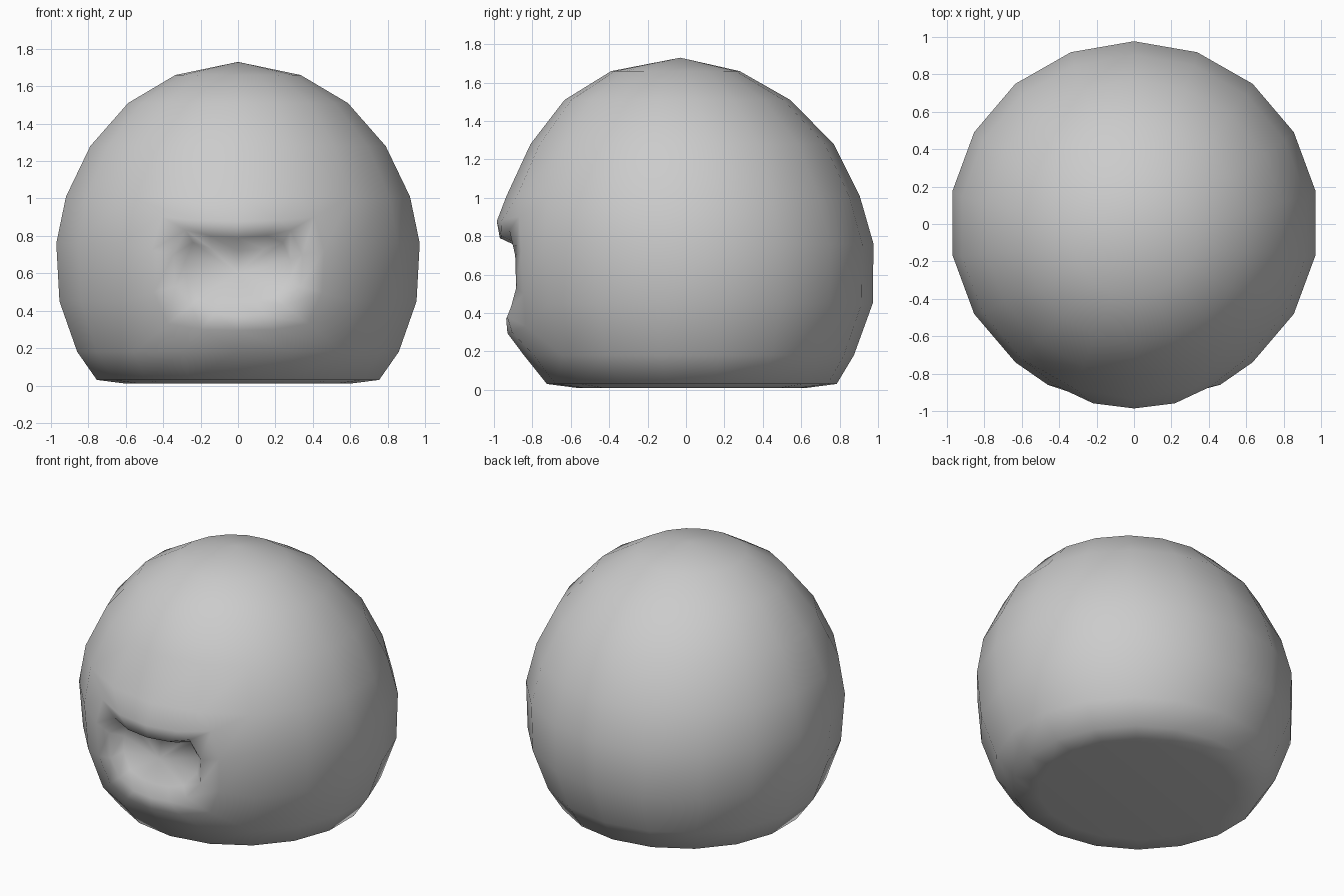
import bpy, bmesh
from math import sin, cos, pi

if "Cube" in bpy.data.objects:
    bpy.data.objects.remove(bpy.data.objects["Cube"])

SEG = 18
# body rings: radius, height, y centre
RINGS = [(0.60, 0.01, 0.03), (0.755, 0.03, 0.03), (0.86, 0.18, 0.015), (0.955, 0.45, 0.018),
         (0.972, 0.76, 0.005), (0.92, 1.01, -0.015), (0.79, 1.28, -0.02),
         (0.588, 1.51, -0.045), (0.335, 1.66, -0.055)]
# mouth half loops from top centre to bottom centre: x, y, z
RIM = [(0, -0.97, 0.79), (0.15, -0.962, 0.80), (0.28, -0.92, 0.83), (0.345, -0.89, 0.70),
       (0.335, -0.885, 0.53), (0.25, -0.912, 0.43), (0.13, -0.932, 0.38), (0, -0.937, 0.37)]
INNER = [(0, -0.82, 0.72), (0.14, -0.81, 0.73), (0.24, -0.815, 0.765), (0.28, -0.82, 0.67),
         (0.275, -0.83, 0.57), (0.20, -0.87, 0.48), (0.10, -0.885, 0.45), (0, -0.888, 0.445)]

bm = bmesh.new()


def mirrored_loop(half):
    pts = half + [(-x, y, z) for x, y, z in half[-2:0:-1]]
    return [bm.verts.new(p) for p in pts]


def bridge(a, b):
    n = len(a)
    for i in range(n):
        j = (i + 1) % n
        bm.faces.new((a[i], a[j], b[j], b[i]))


# Rounded body, column 0 at the front, with an opening left for the mouth
rings = []
for r, z, cy in RINGS:
    rings.append([bm.verts.new((1.015 * r * sin(2 * pi * i / SEG), cy - r * cos(2 * pi * i / SEG), z))
                  for i in range(SEG)])
for k in range(len(rings) - 1):
    for i in range(SEG):
        if 2 <= k <= 4 and (i < 2 or i >= SEG - 2):
            continue
        j = (i + 1) % SEG
        bm.faces.new((rings[k][i], rings[k][j], rings[k + 1][j], rings[k + 1][i]))

# Top cap and slightly hollow underside
top = bm.verts.new((0, -0.03, 1.73))
base = bm.verts.new((0, 0.03, 0.025))
for i in range(SEG):
    j = (i + 1) % SEG
    bm.faces.new((rings[-1][i], rings[-1][j], top))
    bm.faces.new((rings[0][j], rings[0][i], base))

# Mouth: opening edge, overhanging lip, recess
path = [(5, 0), (5, 1), (5, 2), (4, 2), (3, 2), (2, 2), (2, 1), (2, 0),
        (2, -1), (2, -2), (3, -2), (4, -2), (5, -2), (5, -1)]
opening = [rings[k][i] for k, i in path]
rim, inner = mirrored_loop(RIM), mirrored_loop(INNER)
# blend loop keeps the round body shape around the mouth
blend = []
for o, r in zip(opening, rim):
    p = o.co.lerp(r.co, 0.6)
    p.y -= 0.03
    blend.append(bm.verts.new(p))
bridge(opening, blend)
bridge(blend, rim)
bridge(rim, inner)
centre = bm.verts.new((0, -0.845, 0.60))
for i in range(len(inner)):
    bm.faces.new((inner[i], inner[(i + 1) % len(inner)], centre))

bmesh.ops.recalc_face_normals(bm, faces=bm.faces)
for f in bm.faces:
    f.smooth = True
mesh = bpy.data.meshes.new("round_body")
bm.to_mesh(mesh)
bm.free()
body = bpy.data.objects.new("round_body", mesh)
bpy.context.collection.objects.link(body)
